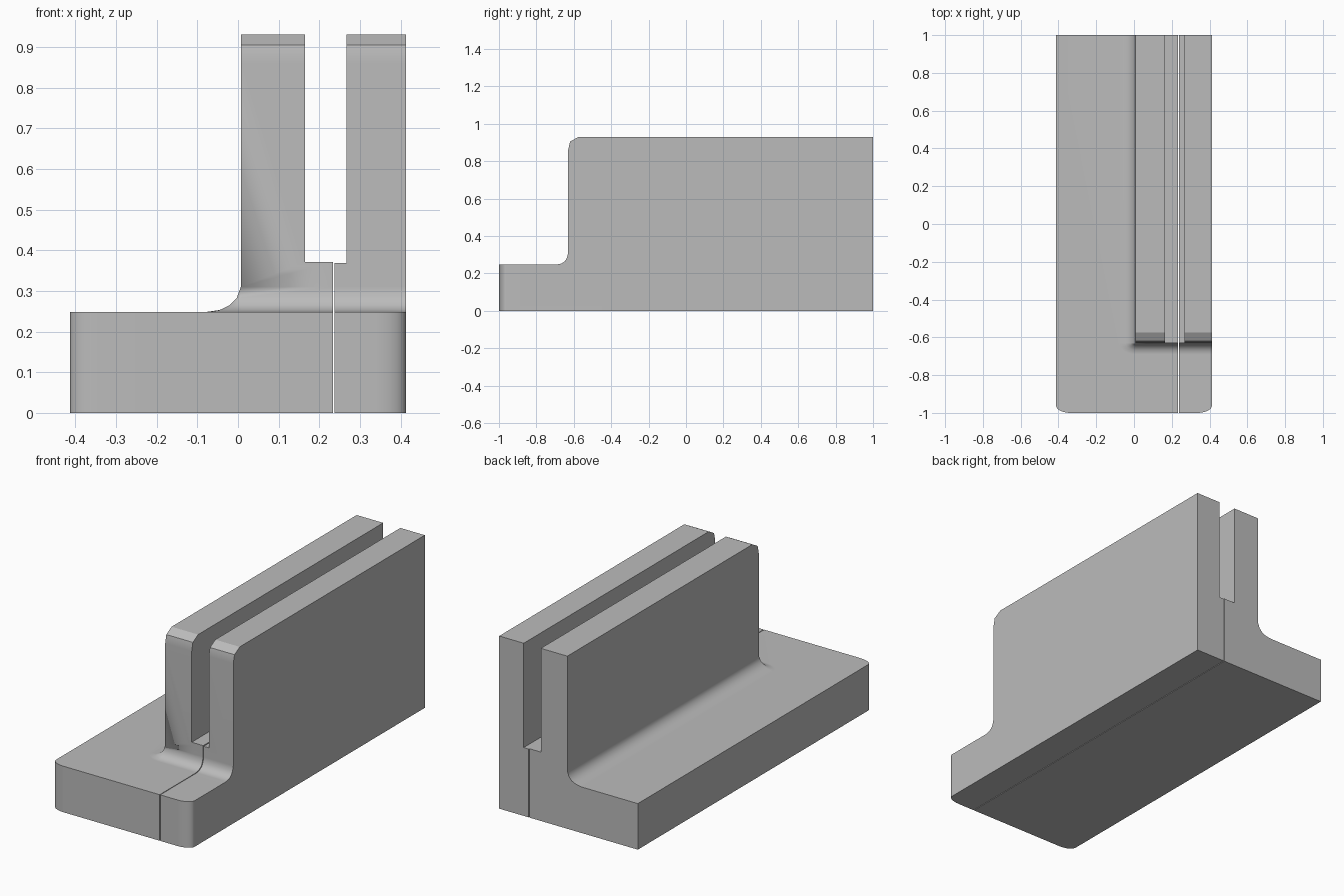
import bpy, bmesh
from math import sin, cos, pi, radians

if "Cube" in bpy.data.objects:
    bpy.data.objects.remove(bpy.data.objects["Cube"])

grey = bpy.data.materials.new("plain grey")
grey.use_nodes = True
COLOUR = (0.5, 0.5, 0.5, 1)
grey.diffuse_color = COLOUR
grey.node_tree.nodes["Principled BSDF"].inputs["Base Color"].default_value = COLOUR

SIDE, BACK, FRONT, WALL_FRONT = 0.413, 1.0, -1.0, -0.63
BASE_TOP, TOP = 0.248, 0.93

# Wall silhouette: height, foot spread to the side, foot spread to the front
WALL_RINGS = [(0.1, 0.087, 0.06), (BASE_TOP, 0.087, 0.06), (0.253, 0.052, 0.036),
              (0.265, 0.027, 0.018), (0.283, 0.01, 0.007), (0.31, 0, 0),
              (0.86, 0, 0), (0.905, 0, -0.01), (TOP, 0, -0.055)]


def loft(name, rings):
    """Closed solid through rings with equal point counts."""
    bm = bmesh.new()
    loops = [[bm.verts.new(p) for p in ring] for ring in rings]
    n = len(loops[0])
    for low, high in zip(loops, loops[1:]):
        for i in range(n):
            j = (i + 1) % n
            bm.faces.new((low[i], low[j], high[j], high[i]))
    bm.faces.new(loops[0][::-1])
    bm.faces.new(loops[-1])
    bmesh.ops.remove_doubles(bm, verts=bm.verts, dist=1e-5)
    bmesh.ops.recalc_face_normals(bm, faces=bm.faces)
    mesh = bpy.data.meshes.new(name)
    bm.to_mesh(mesh)
    bm.free()
    mesh.materials.append(grey)
    obj = bpy.data.objects.new(name, mesh)
    bpy.context.collection.objects.link(obj)
    return obj


def combine(obj, other, operation):
    bpy.context.view_layer.objects.active = obj
    mod = obj.modifiers.new(operation.title(), 'BOOLEAN')
    mod.operation, mod.solver, mod.object = operation, 'EXACT', other
    bpy.ops.object.modifier_apply(modifier=mod.name)
    bpy.data.objects.remove(other)


def corner(x, y, rx, ry, steps=6):
    """Quarter ellipse from the side (x + rx, y) to the front (x, y - ry)."""
    angles = [i * pi / 2 / steps for i in range(steps + 1)]
    return [(x + rx * cos(a), y - ry * sin(a)) for a in angles]


def base(name, inner, outer):
    """Plate with a rounded outer front corner."""
    s = 1 if outer > 0 else -1
    plan = [(outer, BACK)] + corner(outer - s * 0.075, FRONT + 0.04, s * 0.075, 0.04)
    plan += [(inner, FRONT), (inner, BACK)]
    return loft(name, [[(x, y, z) for x, y in plan] for z in (0, BASE_TOP)])


def wall(name, left, right, side_foot):
    """Upright wall with a rounded top front edge and a flared foot."""
    rings = []
    for z, dx, dy in WALL_RINGS:
        dx *= side_foot
        plan = [(left - dx, BACK)] + corner(left, WALL_FRONT, -dx, dy)
        if dx == 0:
            # Straight front edge where there is no side flare
            plan = [(left, BACK)] + [(left, WALL_FRONT - dy)] * 7
        plan += [(right, WALL_FRONT - dy), (right, BACK)]
        rings.append([(x, y, z) for x, y in plan])
    return loft(name, rings)


def box(name, x0, x1, z0):
    plan = [(x0, -1.5), (x1, -1.5), (x1, 1.5), (x0, 1.5)]
    return loft(name, [[(x, y, z) for x, y in plan] for z in (z0, 1.5)])


# Main bracket and narrow side plate: name, base, wall, slot step
parts = [("main_bracket", (0.2335, -SIDE), (0.007, 0.2335, 1), (0.165, 0.3, 0.371)),
         ("side_plate", (0.237, SIDE), (0.237, SIDE, 0), (0.1, 0.267, 0.368))]
for name, base_span, wall_span, slot in parts:
    body = base(name, *base_span)
    upright = wall(name + "_wall", *wall_span)
    combine(upright, box("slot_cutter", *slot), 'DIFFERENCE')
    combine(body, upright, 'UNION')
    bpy.ops.object.select_all(action='DESELECT')
    body.select_set(True)
    bpy.context.view_layer.objects.active = body
    bpy.ops.object.shade_smooth_by_angle(angle=radians(28))
    weighted = body.modifiers.new("Even shading", 'WEIGHTED_NORMAL')
    weighted.keep_sharp = True
